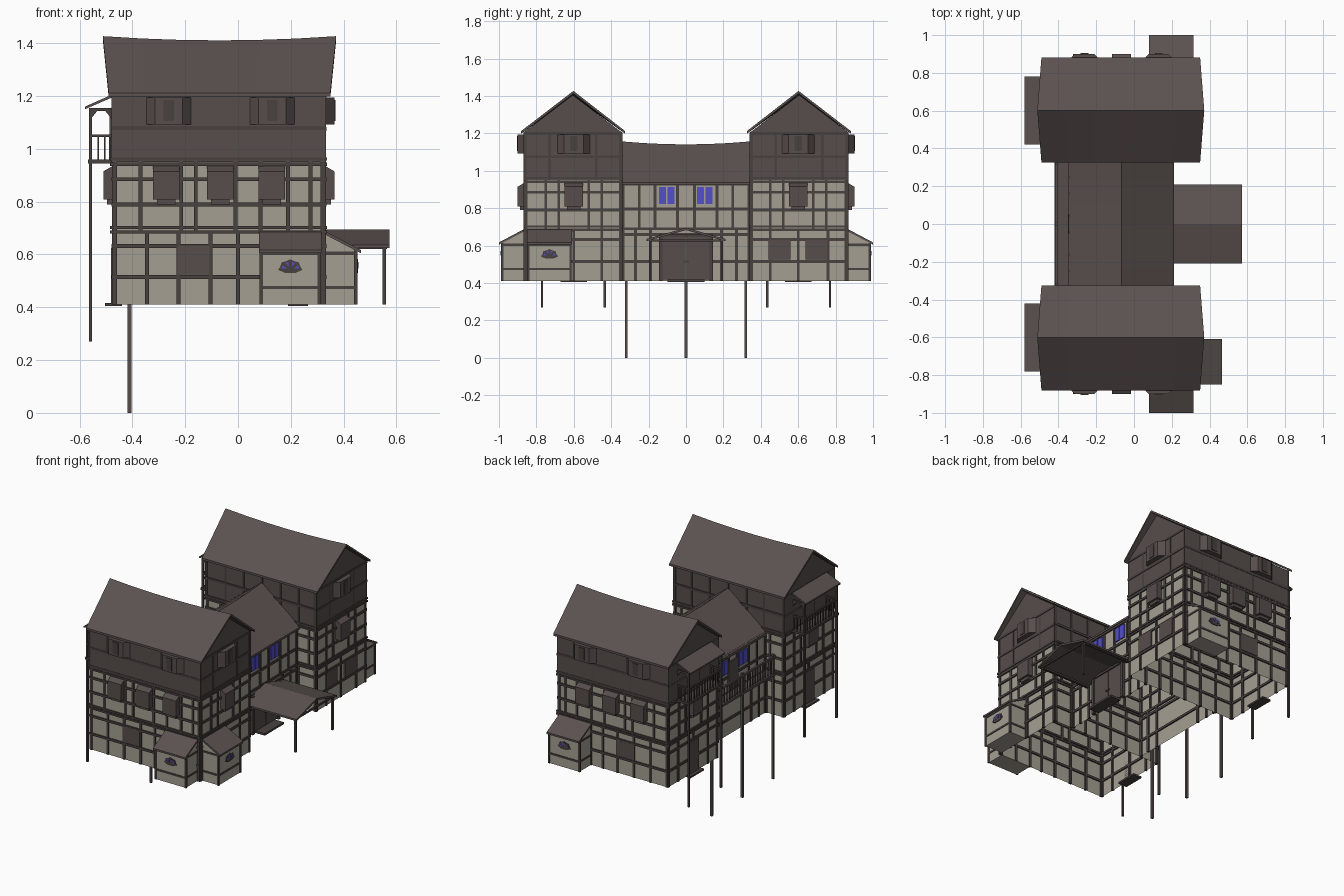
import bpy, bmesh, math

if "Cube" in bpy.data.objects:
    bpy.data.objects.remove(bpy.data.objects["Cube"])

def material(name, rgb):
    m = bpy.data.materials.new(name)
    m.diffuse_color = (*rgb, 1)
    m.use_nodes = True
    m.node_tree.nodes["Principled BSDF"].inputs["Base Color"].default_value = m.diffuse_color
    return m

PLASTER = material("plaster", (0.37, 0.345, 0.29))
WOOD = material("wood_panel", (0.095, 0.075, 0.072))
ROOF = material("roof_brown", (0.105, 0.084, 0.08))
TIMBER = material("dark_timber", (0.066, 0.053, 0.05))
BLUE = material("blue_glass", (0.09, 0.08, 0.58))

def finish(name, bm, mat, mirror=False, recalc=True):
    if recalc:
        bmesh.ops.recalc_face_normals(bm, faces=bm.faces)
    me = bpy.data.meshes.new(name)
    bm.to_mesh(me)
    bm.free()
    me.materials.append(mat)
    ob = bpy.data.objects.new(name, me)
    bpy.context.collection.objects.link(ob)
    if mirror:
        md = ob.modifiers.new("mirror", 'MIRROR')
        md.use_axis = (False, True, False)
        md.use_mirror_merge = False

def loft(bm, rings):
    vs = [[bm.verts.new(p) for p in r] for r in rings]
    n = len(vs[0])
    for a, b in zip(vs, vs[1:]):
        for i in range(n):
            j = (i + 1) % n
            bm.faces.new((a[i], a[j], b[j], b[i]))
    bm.faces.new(vs[0][::-1])
    bm.faces.new(vs[-1])

# Wall frames: (along wall, outward, height) -> world
def front(u, o, z): return (u, -0.862 - o, z)
def inner(u, o, z): return (u, -0.345 + o, z)
def right(u, o, z): return (0.327 + o, u, z)
def left(u, o, z): return (-0.472 - o, u, z)
def mid_right(u, o, z): return (0.19 + o, u, z)
def mid_left(u, o, z): return (-0.34 - o, u, z)
def world(u, o, z): return (u, o, z)

def box(bm, u0, u1, o0, o1, z0, z1, f=world):
    loft(bm, [[f(u0, o0, z), f(u1, o0, z), f(u1, o1, z), f(u0, o1, z)] for z in (z0, z1)])

def strip(bm, f, u0, u1, prof):
    loft(bm, [[f(u, o, z) for o, z in prof] for u in (u0, u1)])

def timbers(bm, f, us, zs, u0, u1, z0, z1, w=0.0075):
    for u in us:
        box(bm, u - w, u + w, -0.008, 0.006, z0, z1, f)
    for z in zs:
        box(bm, u0, u1, -0.008, 0.008, z - w, z + w, f)

def tube(bm, x0, x1, y0, y1, z0, z1, gable=None):
    c = [(x0, y0), (x1, y0), (x1, y1), (x0, y1)]
    for i in range(4):
        a, b = c[i], c[(i + 1) % 4]
        bm.faces.new([bm.verts.new(p) for p in ((*a, z0), (*b, z0), (*b, z1), (*a, z1))])
    if gable:
        ym = (y0 + y1) / 2
        for x, ya, yb in ((x1, y0, y1), (x0, y1, y0)):
            bm.faces.new([bm.verts.new(p) for p in ((x, ya, z1), (x, yb, z1), (x, ym, gable))])

def roof(name, axis, eave, ridge, cross, ze, zr, sag, mirror, t=0.014):
    bm = bmesh.new()
    n = 6 if sag else 1
    P = (lambda a, c, z: (a, c, z)) if axis == 'x' else (lambda a, c, z: (c, a, z))
    for side in (cross[0], cross[2]):
        rings = []
        for i in range(n + 1):
            k = i / n
            ae = eave[0] + k * (eave[1] - eave[0])
            ar = ridge[0] + k * (ridge[1] - ridge[0])
            z = zr - sag * (1 - (2 * k - 1) ** 2)
            rings.append([P(ae, side, ze), P(ar, cross[1], z),
                          P(ar, cross[1], z - t), P(ae, side, ze - t)])
        loft(bm, rings)
    finish(name, bm, ROOF, mirror)

# Wings: plaster storeys, panelled top storey, sagging roof (mirrored in y)
bm = bmesh.new()
tube(bm, -0.472, 0.327, -0.862, -0.345, 0.41, 0.95)
finish("wing_plaster_walls", bm, PLASTER, True, False)
bm = bmesh.new()
tube(bm, -0.479, 0.331, -0.868, -0.343, 0.95, 1.205, 1.405)
finish("wing_upper_walls", bm, WOOD, True, False)
roof("wing_roof", 'x', (-0.49, 0.35), (-0.512, 0.372), (-0.882, -0.602, -0.325), 1.212, 1.427, 0.016, True)

# Wing timber framing
bm = bmesh.new()
H = [0.515, 0.633]
M = [0.79, 0.885]
for f in (front, inner):
    timbers(bm, f, [-0.465, -0.345, -0.225, -0.105, 0.0, 0.09, 0.2, 0.32], H, -0.475, 0.33, 0.41, 0.69)
    timbers(bm, f, [-0.465, -0.37, -0.215, -0.16, -0.01, 0.085, 0.19, 0.275, 0.32], M, -0.475, 0.33, 0.69, 0.95)
    timbers(bm, f, [], [0.685, 0.702, 0.942, 0.962], -0.484, 0.337, 0, 1, 0.006)
    timbers(bm, f, [-0.47, -0.33, -0.2, -0.065, 0.07, 0.2, 0.322], [1.08], -0.48, 0.332, 0.95, 1.205)
for f in (right, left):
    timbers(bm, f, [-0.855, -0.76, -0.6, -0.45, -0.352], H, -0.865, -0.342, 0.41, 0.69)
    timbers(bm, f, [-0.855, -0.75, -0.68, -0.52, -0.45, -0.352], M, -0.865, -0.342, 0.69, 0.95)
    timbers(bm, f, [], [0.685, 0.702, 0.942, 0.962], -0.87, -0.338, 0, 1, 0.006)
    timbers(bm, f, [-0.86, -0.73, -0.48, -0.35], [1.075, 1.2], -0.868, -0.342, 0.95, 1.2)
finish("wing_timbers", bm, TIMBER, True)

# Bay boxes (middle storey), slant-sided windows (upper storey), ground windows
bays, slants, panes = bmesh.new(), bmesh.new(), bmesh.new()
for f, us in ((front, (-0.272, -0.067, 0.128)), (right, (-0.6,)), (left, (-0.6,))):
    for u in us:
        strip(bays, f, u - 0.05, u + 0.05, [(0, 0.808), (0.038, 0.808), (0.038, 0.915), (0, 0.937)])
        box(bays, u - 0.035, u + 0.035, 0, 0.025, 0.79, 0.808, f)
for f, us in ((front, (-0.262, 0.13)), (right, (-0.6,))):
    for u in us:
        loft(slants, [[f(u - 0.09, 0, z), f(u - 0.052, 0.038, z), f(u + 0.052, 0.038, z), f(u + 0.09, 0, z)]
                      for z in (1.093, 1.195)])
        box(panes, u - 0.02, u + 0.02, 0.036, 0.042, 1.105, 1.185, f)
box(slants, -0.23, -0.108, 0, 0.009, 0.525, 0.633, front)
box(slants, -0.65, -0.55, 0, 0.009, 0.41, 0.625, left)
box(slants, -0.65, -0.55, 0.005, 0.014, 0.95, 1.15, left)
finish("bay_boxes", bays, WOOD, True)
finish("window_boxes_and_doors", slants, WOOD, True)
finish("upper_window_panels", panes, TIMBER, True)
bm = bmesh.new()
for u in (0.5, 0.697):
    box(bm, u - 0.058, u + 0.058, 0, 0.009, 0.525, 0.63, right)
finish("side_ground_windows", bm, WOOD)

# Sheds with fan windows: one on each outer face, one on the right of the front wing
def shed(name, f, u0, u1, mirror):
    bm = bmesh.new()
    strip(bm, f, u0, u1, [(-0.002, 0.41), (0.122, 0.41), (0.122, 0.615), (-0.002, 0.68)])
    finish(name + "_walls", bm, PLASTER, mirror)
    bm = bmesh.new()
    strip(bm, f, u0 - 0.008, u1 + 0.008, [(0, 0.69), (0.138, 0.617), (0.138, 0.605), (0, 0.677)])
    finish(name + "_roof", bm, ROOF, mirror)
    bm = bmesh.new()
    for u in (u0, u1):
        for o in (0.0, 0.12):
            box(bm, u - 0.006, u + 0.006, o - 0.007, o + 0.006, 0.41, 0.615, f)
        for z in (0.475, 0.605):
            box(bm, u - 0.004, u + 0.004, 0, 0.124, z - 0.006, z + 0.006, f)
    for z in (0.475, 0.605):
        box(bm, u0, u1, 0.118, 0.126, z - 0.006, z + 0.006, f)
    c = (u0 + u1) / 2
    fan = [(c + 0.046 * math.cos(math.pi * i / 8) * (1 - 0.12 * (i % 2)),
            0.542 + 0.04 * math.sin(math.pi * i / 8) * (1 - 0.12 * (i % 2))) for i in range(9)]
    fan += [(c - 0.02, 0.53), (c + 0.02, 0.53)]
    loft(bm, [[f(u, o, z) for u, z in fan] for o in (0.12, 0.127)])
    finish(name + "_timbers_and_fan", bm, TIMBER, mirror)
    bm = bmesh.new()
    for i in range(4):
        a = math.pi * (i + 0.5) / 4
        tri = [(c + r * math.cos(a + d), 0.542 + 0.9 * r * math.sin(a + d))
               for r, d in ((0.014, 0), (0.034, -0.2), (0.034, 0.2))]
        loft(bm, [[f(u, o, z) for u, z in tri] for o in (0.125, 0.129)])
    finish(name + "_fan_glass", bm, BLUE, mirror)

shed("outer_shed", front, 0.088, 0.308, True)
shed("side_shed", right, -0.842, -0.618, False)

# Wing balconies on the left: deck, posts, rails, lean-to roof, step
bm = bmesh.new()
box(bm, -0.568, -0.47, -0.78, -0.42, 0.945, 0.96)
for y in (-0.77, -0.435):
    box(bm, -0.565, -0.553, y - 0.006, y + 0.006, 0.27, 1.15)
    box(bm, -0.565, -0.475, y - 0.005, y + 0.005, 1.045, 1.055)
    for x in (-0.53, -0.505, -0.485):
        box(bm, x - 0.003, x + 0.003, y - 0.003, y + 0.003, 0.96, 1.05)
    for x0, x1 in ((-0.556, -0.53), (-0.48, -0.506)):
        loft(bm, [[(x0, yy, 1.115), (x1, yy, 1.148), (x0, yy, 1.148)] for yy in (y - 0.004, y + 0.004)])
    box(bm, -0.565, -0.475, y - 0.005, y + 0.005, 1.143, 1.155)
for z in (1.05, 1.148):
    box(bm, -0.564, -0.554, -0.77, -0.435, z - 0.005, z + 0.005)
for i in range(1, 12):
    y = -0.77 + i * 0.335 / 12
    box(bm, -0.562, -0.556, y - 0.003, y + 0.003, 0.96, 1.05)
box(bm, -0.503, -0.44, -0.67, -0.53, 0.405, 0.416)
finish("balcony_frame_and_step", bm, TIMBER, True)
bm = bmesh.new()
strip(bm, left, -0.78, -0.42, [(0, 1.208), (0.108, 1.16), (0.108, 1.15), (0, 1.197)])
finish("balcony_roof", bm, ROOF, True)

# Centre block between the wings
bm = bmesh.new()
for f, s in ((mid_right, 1), (mid_left, -1)):
    q = [(-0.345, 0.41), (0.345, 0.41), (0.345, 0.945), (-0.345, 0.945)][::s]
    bm.faces.new([bm.verts.new(f(u, 0, z)) for u, z in q])
finish("centre_walls", bm, PLASTER, False, False)
roof("centre_roof", 'y', (-0.343, 0.343), (-0.343, 0.343), (-0.348, -0.066, 0.212), 0.938, 1.157, 0.016, False)
bm = bmesh.new()
for f in (mid_right, mid_left):
    timbers(bm, f, [-0.335, -0.27, -0.19, 0.19, 0.27, 0.335], [0.515], -0.34, 0.34, 0.41, 0.69)
    timbers(bm, f, [-0.335, -0.25, -0.165, -0.045, 0.045, 0.165, 0.25, 0.335],
            [0.66, 0.69, 0.795, 0.928], -0.34, 0.34, 0.69, 0.94)
finish("centre_timbers", bm, TIMBER)

# Blue casement pairs on both long sides
bm = bmesh.new()
for f, cs in ((mid_right, (-0.103, 0.1)), (mid_left, (-0.1, 0.1))):
    for c in cs:
        for d in (-0.022, 0.022):
            box(bm, c + d - 0.019, c + d + 0.019, 0, 0.008, 0.822, 0.912, f)
finish("blue_windows", bm, BLUE)

# Double door, its frame and the doorstep
bm = bmesh.new()
for s in (-1, 1):
    box(bm, min(s * 0.002, s * 0.125), max(s * 0.002, s * 0.125), 0, 0.012, 0.42, 0.645, mid_right)
box(bm, -0.05, 0.05, 0, 0.009, 0.7, 0.89, mid_left)
finish("doors", bm, WOOD)
bm = bmesh.new()
for s in (-1, 1):
    box(bm, s * 0.135 - 0.01, s * 0.135 + 0.01, -0.005, 0.02, 0.41, 0.65, mid_right)
    box(bm, s * 0.01 - 0.005, s * 0.01 + 0.005, 0.01, 0.018, 0.51, 0.52, mid_right)
box(bm, -0.145, 0.145, -0.005, 0.02, 0.645, 0.66, mid_right)
box(bm, -0.1, 0.1, 0, 0.075, 0.405, 0.418, mid_right)
finish("door_frame_and_step", bm, TIMBER)

# Entrance porch
roof("porch_roof", 'x', (0.19, 0.573), (0.19, 0.573), (-0.21, 0, 0.21), 0.636, 0.695, 0, False, 0.012)
bm = bmesh.new()
for s in (-1, 1):
    box(bm, 0.548, 0.56, s * 0.192 - 0.006, s * 0.192 + 0.006, 0.41, 0.635)
    box(bm, 0.19, 0.565, s * 0.192 - 0.006, s * 0.192 + 0.006, 0.62, 0.632)
box(bm, 0.549, 0.559, -0.192, 0.192, 0.622, 0.632)
finish("porch_posts", bm, TIMBER)

# Rear gallery on tall posts
bm = bmesh.new()
box(bm, -0.42, -0.34, -0.34, 0.34, 0.68, 0.695)
for y in (-0.32, 0, 0.32):
    box(bm, -0.418, -0.404, y - 0.007, y + 0.007, 0, 0.82)
box(bm, -0.417, -0.405, -0.34, 0.34, 0.795, 0.807)
for i in range(1, 24):
    y = -0.32 + i * 0.64 / 24
    box(bm, -0.414, -0.408, y - 0.003, y + 0.003, 0.69, 0.8)
finish("rear_gallery", bm, WOOD)
